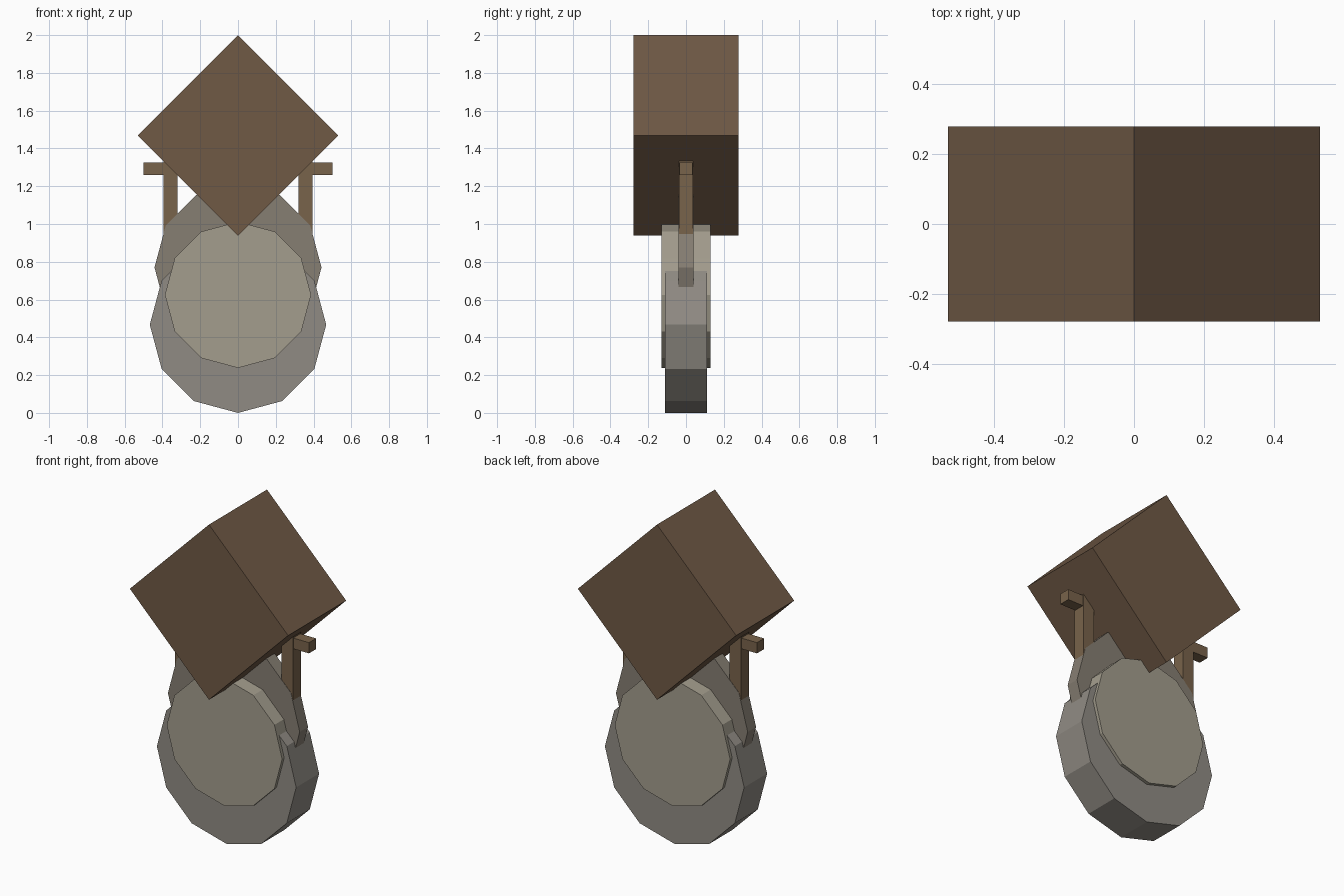
import bpy
import math

if "Cube" in bpy.data.objects:
    bpy.data.objects.remove(bpy.data.objects["Cube"])


def material(name, rgb):
    m = bpy.data.materials.new(name)
    m.diffuse_color = (*rgb, 1)
    m.use_nodes = True
    m.node_tree.nodes["Principled BSDF"].inputs["Base Color"].default_value = m.diffuse_color
    return m


ROOF = material("roof_wood", (0.16, 0.10, 0.06))
WOOD = material("post_wood", (0.19, 0.125, 0.07))
STONE = material("stone", (0.28, 0.26, 0.23))
PALE = material("pale_stone", (0.37, 0.34, 0.27))
DARK = material("dark_stone", (0.24, 0.21, 0.17))


def prism(name, sides, radius, depth, z, mat):
    """Upright prism with its axis along y and a vertex pointing up."""
    bpy.ops.mesh.primitive_cylinder_add(vertices=sides, radius=radius, depth=depth,
                                        location=(0, 0, z),
                                        rotation=(math.pi / 2, 0, 0))
    ob = bpy.context.object
    ob.name = name
    ob.data.materials.append(mat)


def block(name, size, loc, mat):
    bpy.ops.mesh.primitive_cube_add(size=1, location=loc)
    ob = bpy.context.object
    ob.name = name
    ob.scale = size
    ob.data.materials.append(mat)


# Stacked stone discs
prism("base_disc", 12, 0.467, 0.22, 0.467, STONE)
prism("front_disc", 12, 0.387, 0.26, 0.625, PALE)
prism("thin_disc", 12, 0.442, 0.08, 0.77, DARK)

# Four-sided roof block standing on its edge
prism("roof", 4, 0.531, 0.556, 1.469, ROOF)

# Posts either side, running up into the roof
for side, x in (("left", -0.357), ("right", 0.357)):
    block(side + "_post", (0.075, 0.076, 0.75), (x, 0, 1.075), WOOD)

# Cross bar
block("cross_bar", (1.0, 0.068, 0.065), (0, 0, 1.292), WOOD)
